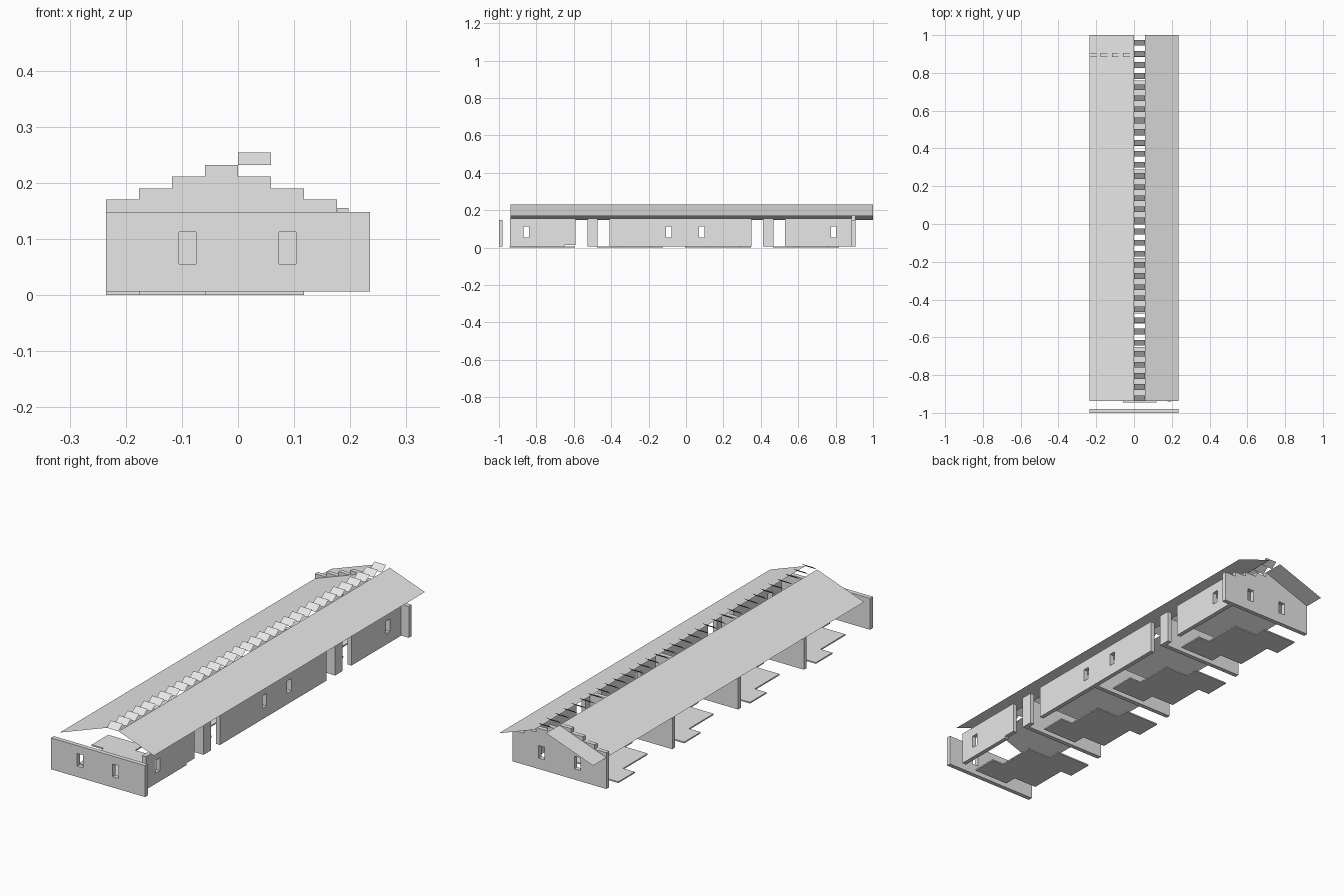
import bpy, bmesh
from mathutils import Vector

old = bpy.data.objects.get("Cube")
if old:
    bpy.data.objects.remove(old, do_unlink=True)

# One plain grey for everything
GREY = (0.8, 0.8, 0.8, 1)
mat = bpy.data.materials.new("light_grey")
mat.use_nodes = True
mat.diffuse_color = GREY
mat.node_tree.nodes["Principled BSDF"].inputs["Base Color"].default_value = GREY

CELL = 0.0588          # module of the plan
EDGE = 0.235           # half width
BASE, EAVE, RIDGE = 0.006, 0.148, 0.232


def finish(name, bm):
    mesh = bpy.data.meshes.new(name)
    bm.to_mesh(mesh)
    bm.free()
    mesh.materials.append(mat)
    obj = bpy.data.objects.new(name, mesh)
    bpy.context.collection.objects.link(obj)
    return obj


def prism(name, corners, push):
    """Extrude a flat outline of 3D corners along a vector."""
    bm = bmesh.new()
    face = bm.faces.new([bm.verts.new(c) for c in corners])
    if push:
        out = bmesh.ops.extrude_face_region(bm, geom=[face], use_keep_orig=True)
        moved = [g for g in out["geom"] if isinstance(g, bmesh.types.BMVert)]
        bmesh.ops.translate(bm, vec=Vector(push), verts=moved)
        bmesh.ops.recalc_face_normals(bm, faces=bm.faces)
    return finish(name, bm)


def box(name, x, y, z):
    outline = [(x[0], y[0], z[0]), (x[1], y[0], z[0]),
               (x[1], y[1], z[0]), (x[0], y[1], z[0])]
    return prism(name, outline, (0, 0, z[1] - z[0]))


def cut(wall, x, y):
    """Cut a window opening through a wall."""
    cutter = box("window_cutter", x, y, (0.055, 0.112))
    cutter.hide_render = True
    mod = wall.modifiers.new("window", "BOOLEAN")
    mod.object, mod.operation, mod.solver = cutter, "DIFFERENCE", "EXACT"
    graph = bpy.context.evaluated_depsgraph_get()
    result = bpy.data.meshes.new_from_object(wall.evaluated_get(graph))
    wall.modifiers.clear()
    wall.data = result
    bpy.data.objects.remove(cutter, do_unlink=True)


# Front wall
front = box("front_wall", (-EDGE, EDGE), (-1, -0.98), (BASE, EAVE))

# Back wall with a stepped gable
tops = [0.17, 0.19, 0.211, RIDGE, 0.211, 0.19, 0.17]
outline = [(-EDGE, BASE)]
for i, top in enumerate(tops):
    outline += [(-EDGE + i * CELL, top), (-EDGE + (i + 1) * CELL, top)]
outline += [(-EDGE + 7 * CELL, EAVE), (EDGE, EAVE), (EDGE, BASE)]
back = prism("back_wall", [(x, 0.885, z) for x, z in outline], (0, 0.02, 0))

for wall, y in ((front, (-1.1, -0.9)), (back, (0.8, 1))):
    for x in (-0.09, 0.088):
        cut(wall, (x - 0.015, x + 0.015), y)

# Cross walls between the rooms
for i in range(3):
    y = -0.527 + 8 * CELL * i
    box("cross_wall", (-EDGE, 0.177), (y, y + 0.02), (BASE, EAVE))

# Side wall pieces, separated by doorways
SIDE = (0.177, 0.197)
side_parts = [
    ("front_side_wall", -0.94, -0.65, BASE, [-0.855]),
    ("front_side_wall_end", -0.65, -0.592, 0.015, []),
    ("front_pillar", -0.527, -0.474, BASE, []),
    ("middle_side_wall", -0.41, 0.35, BASE, [-0.093, 0.085]),
    ("back_pillar", 0.412, 0.467, BASE, []),
    ("back_side_wall", 0.53, 0.885, BASE, [0.79]),
]
for name, y0, y1, low, windows in side_parts:
    wall = box(name, SIDE, (y0, y1), (low, 0.155))
    for y in windows:
        cut(wall, (0.1, 0.3), (y - 0.015, y + 0.015))

# Floors with notched outlines, measured in plan cells
half = [(0, 6), (0, 4), (1, 4), (1, 1), (3, 1), (3, 0)]
plan = half + [(6 - a, 6 - b) for a, b in half]
for i in range(4):
    start = -0.945 + 8 * CELL * i
    prism("floor", [(-EDGE + a * CELL, start + b * CELL, 0) for a, b in plan],
          (0, 0, BASE))

# Thin roof slopes, leaving an open strip at the ridge
for name, x0, z0, x1, z1 in (("low_roof", -EDGE, EAVE, 0, RIDGE),
                             ("high_roof", CELL, RIDGE, EDGE, 0.169)):
    prism(name, [(x0, -0.937, z0), (x1, -0.937, z1), (x1, 1, z1), (x0, 1, z0)], None)

# Tilted slats over the ridge opening
for i in range(33):
    y = -0.937 + CELL * i
    prism("ridge_slat", [(0, y, RIDGE), (CELL, y, RIDGE),
                         (CELL, y + 0.03, 0.254), (0, y + 0.03, 0.254)], None)
